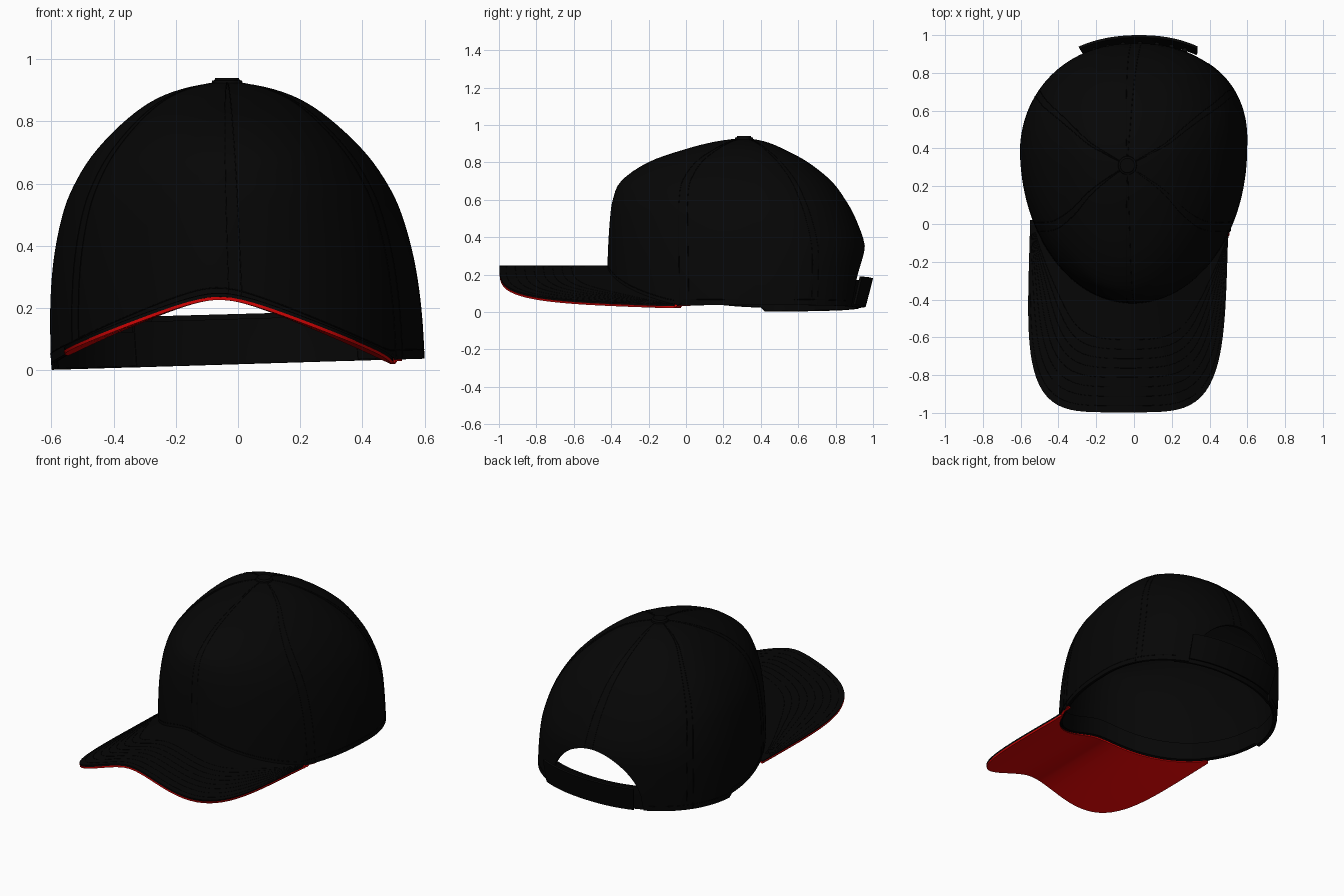
import bpy, bmesh
from math import sin, cos, pi, sqrt, radians
from mathutils import Vector

if "Cube" in bpy.data.objects:
    bpy.data.objects.remove(bpy.data.objects["Cube"])


def material(name, rgb):
    m = bpy.data.materials.new(name)
    m.use_nodes = True
    m.diffuse_color = (*rgb, 1)
    bsdf = m.node_tree.nodes["Principled BSDF"]
    bsdf.inputs["Base Color"].default_value = (*rgb, 1)
    bsdf.inputs["Roughness"].default_value = 0.9
    return m


BLACK = material("black cloth", (0.0018, 0.0018, 0.0018))
THREAD = material("dark thread", (0.0012, 0.0012, 0.0012))
RED = material("red lining", (0.65, 0.001, 0.001))


def finish(ob, thickness=0.0):
    """Thicken the sheet inward and smooth everything but its edges."""
    bpy.ops.object.select_all(action='DESELECT')
    ob.select_set(True)
    bpy.context.view_layer.objects.active = ob
    if thickness:
        mod = ob.modifiers.new("thickness", 'SOLIDIFY')
        mod.thickness, mod.offset = thickness, -1
        bpy.ops.object.modifier_apply(modifier=mod.name)
    bpy.ops.object.shade_smooth_by_angle(angle=radians(40))


def add_mesh(name, bm, mat):
    me = bpy.data.meshes.new(name)
    bm.to_mesh(me)
    bm.free()
    me.materials.append(mat)
    ob = bpy.data.objects.new(name, me)
    bpy.context.collection.objects.link(ob)
    return ob


def sheet(name, fn, nu, nv, mat, thickness, closed=False):
    """Grid surface fn(u, v) with u and v in 0..1."""
    bm = bmesh.new()
    cols = nu if closed else nu + 1
    vs = [[bm.verts.new(fn(i / nu, j / nv)) for j in range(nv + 1)] for i in range(cols)]
    for i in range(nu):
        a, b = vs[i], vs[(i + 1) % cols]
        for j in range(nv):
            bm.faces.new((a[j], b[j], b[j + 1], a[j + 1]))
    bmesh.ops.remove_doubles(bm, verts=bm.verts, dist=1e-5)
    finish(add_mesh(name, bm, mat), thickness)


def thread(name, lines, radius):
    cu = bpy.data.curves.new(name, 'CURVE')
    cu.dimensions = '3D'
    cu.bevel_depth, cu.bevel_resolution = radius, 0
    for pts in lines:
        sp = cu.splines.new('POLY')
        sp.points.add(len(pts) - 1)
        for p, co in zip(sp.points, pts):
            p.co = (*co, 1)
    cu.materials.append(THREAD)
    bpy.context.collection.objects.link(bpy.data.objects.new(name, cu))


# Crown levels: height, front y, back y, half width
LEVELS = [Vector(r) for r in (
    (-.02, -.42, .935, .6), (.18, -.42, .95, .597), (.35, -.415, .955, .58),
    (.5, -.405, .905, .545), (.6, -.39, .85, .502), (.7, -.345, .775, .435),
    (.8, -.2, .65, .335), (.87, 0, .52, .235), (.91, .16, .42, .125), (.93, .31, .31, 0))]
TOP = len(LEVELS) - 1


def level(t):
    i = min(int(t), TOP - 1)
    f = t - i
    a, b, c, d = (LEVELS[max(0, min(TOP, k))] for k in range(i - 1, i + 3))
    return b + 0.5 * f * ((c - a) + f * ((2 * a - 5 * b + 4 * c - d) + f * (3 * (b - c) + d - a)))


def power(v, e):
    return (1 if v >= 0 else -1) * abs(v) ** e


def crown(theta, t, inset=0.0):
    z, front, back, half = level(t)
    yc = .4 - .09 * min(1, max(0, z) / .93) ** 2
    c, s = cos(theta), sin(theta)
    e = 1 if c >= 0 else 2 / 2.2
    depth = (yc - front) if c >= 0 else (back - yc)
    low = max(0, 1 - z / .93)
    x = -.035 * (1 - low) + max(0, half - inset) * power(s, e)
    x += .04 * max(0, -c) * low
    return Vector((x, yc - max(0, depth - inset) * power(c, e), z))


def arch(x, y):
    """Height of the curved brim."""
    return .248 - (.45 + .05 * y) * (sqrt((x + .06) ** 2 + .01) - .1)


def rim(theta):
    x, y, _ = crown(theta, .6)
    base = .02 + .03 * x
    if y < .4:
        return max(base, arch(x, y) - .012)
    dx = x / .31
    if y > .6 and abs(dx) < 1:
        return base + .33 * sqrt(1 - dx * dx)
    return base


def find_level(z):
    lo, hi = 0, TOP
    for _ in range(24):
        mid = (lo + hi) / 2
        lo, hi = (mid, hi) if level(mid).x < z else (lo, mid)
    return lo


def crown_point(u, v):
    theta = u * 2 * pi
    t = find_level(rim(theta))
    return crown(theta, t + (TOP - t) * v)


sheet("crown", crown_point, 200, 36, BLACK, .012, closed=True)


# Sweatband inside the rim, stopping at the rear opening
def sweatband_point(u, v):
    theta = (u - .5) * 2 * radians(145)
    return crown(theta, find_level(rim(theta) + .004 + .11 * v), .016)


sheet("sweatband", sweatband_point, 100, 4, BLACK, .006)

# Double stitching along the six panel seams, and around the rim
seams = []
for k in range(6):
    for off in (-.035, .035):
        th = k * pi / 3 + off
        t0 = find_level(rim(th) + .005)
        seams.append([crown(th, t0 + (TOP - .3 - t0) * j / 30) for j in range(31)])
seams.append([crown(a, find_level(rim(a) + .03)) for a in
              (radians(-145 + 2.9 * i) for i in range(101))])
thread("panel_seams", seams, .002)

# Button on top
bm = bmesh.new()
bmesh.ops.create_cone(bm, cap_ends=True, segments=32, radius1=.052, radius2=.046, depth=.026)
bmesh.ops.bevel(bm, geom=[e for e in bm.edges if min(v.co.z for v in e.verts) > 0],
                offset=.008, segments=3, affect='EDGES')
button = add_mesh("top_button", bm, BLACK)
button.location = (-.035, .31, .927)
finish(button)


# Brim: from the outer edge in to the crown
def brim_point(u, v, lift=0.0):
    w = 2 * u - 1
    th = w * radians(62)
    inner = crown(th, find_level(rim(th) + .012)) + Vector((0, .008, 0))
    psi = w * pi / 2
    n = 4.5
    r = (abs(sin(psi) / .525) ** n + abs(cos(psi) / .997) ** n) ** (-1 / n)
    y = -r * cos(psi) + .02 * abs(w) ** 8
    outer = Vector((-.025 + .03 * y + r * sin(psi), y, 0))
    p = outer.lerp(inner, v)
    p.z = max(.042, arch(p.x, p.y)) + lift
    return p


sheet("brim_top", brim_point, 90, 14, BLACK, .011)
sheet("brim_lining", lambda u, v: brim_point(u, v, -.0112), 90, 14, RED, .01)
thread("brim_stitching", [[brim_point(.04 + .92 * i / 80, .06 + .085 * k, 0)
                           for i in range(81)] for k in range(8)], .0015)


# Rear strap: an under layer inside the crown and a shorter layer over it
def strap(name, turn, z0, z1, inset, lean):
    def point(u, v):
        theta = pi + radians(turn) * (2 * u - 1)
        x = crown(theta, .6).x
        z = z0 + .03 * x + (z1 - z0) * v
        return crown(theta, find_level(z), inset - lean * v)
    sheet(name, point, 28, 4, BLACK, .013)


strap("strap_under", 36, .02, .165, .012, 0)
strap("strap_over", 27, .028, .178, -.022, .028)

# Snap studs joining the two strap layers
bm = bmesh.new()
for k in range(7):
    stud = bmesh.ops.create_uvsphere(bm, u_segments=12, v_segments=8, radius=.014)
    bmesh.ops.translate(bm, verts=stud["verts"],
                        vec=crown(pi + radians(7) * (k - 3), find_level(.1), -.008))
finish(add_mesh("strap_studs", bm, BLACK))
